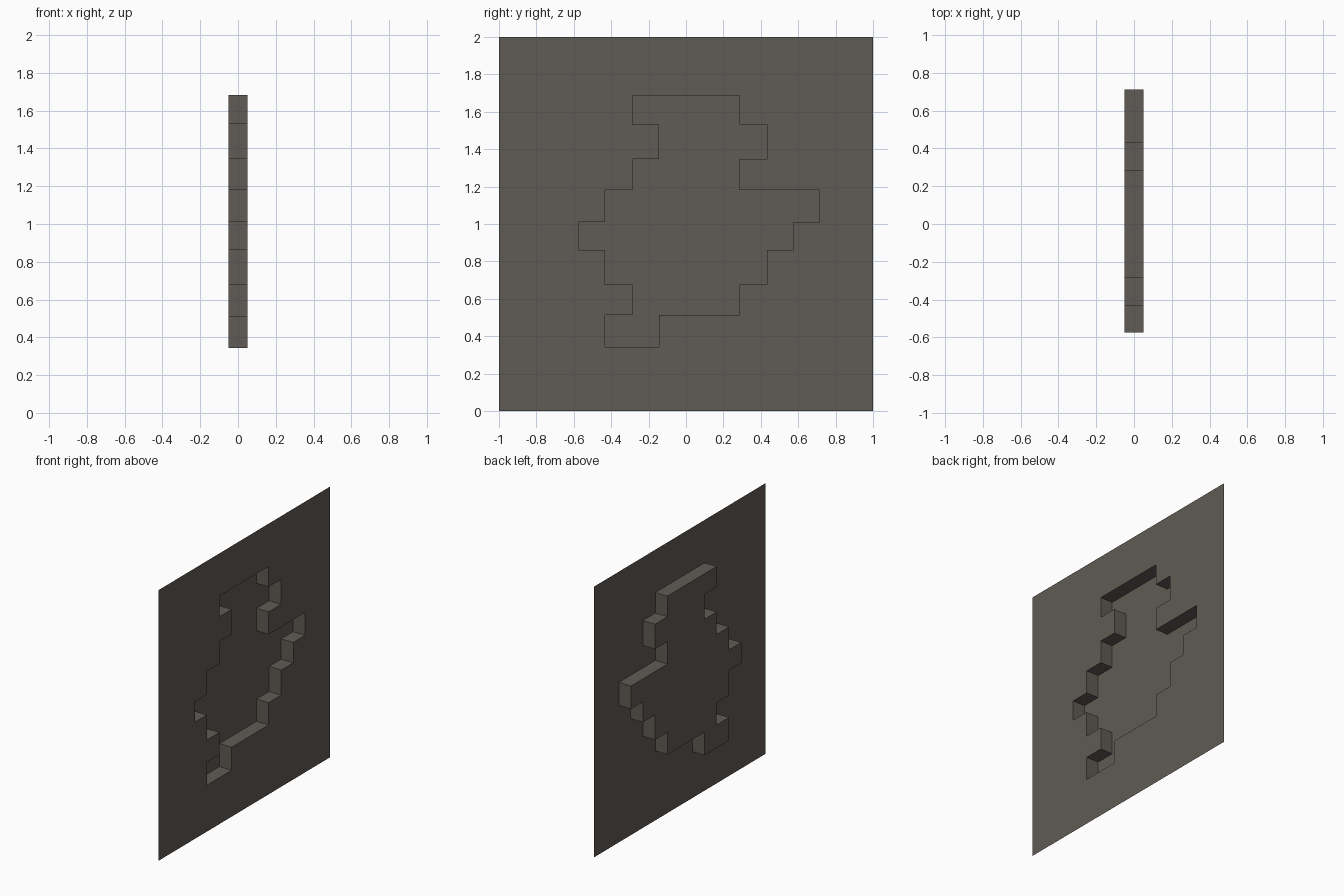
import bpy
import bmesh

cube = bpy.data.objects.get("Cube")
if cube:
    bpy.data.objects.remove(cube, do_unlink=True)

DEPTH = 0.1
SHEET_X = DEPTH / 2

# Stepped silhouette: level heights, and the y span between each pair of levels
levels = [0.343, 0.513, 0.677, 0.862, 1.012, 1.182, 1.348, 1.532, 1.684]
spans = [(-0.433, -0.145), (-0.287, 0.287), (-0.433, 0.433), (-0.575, 0.575),
         (-0.433, 0.713), (-0.287, 0.287), (-0.145, 0.433), (-0.287, 0.287)]

# Flat sheet cut along every step of the silhouette
ys = sorted({-1.0, 1.0} | {y for span in spans for y in span})
zs = [0.0] + levels + [2.0]
bm = bmesh.new()
grid = [[bm.verts.new((SHEET_X, y, z)) for y in ys] for z in zs]
recess = []
for r in range(len(zs) - 1):
    for c in range(len(ys) - 1):
        face = bm.faces.new((grid[r][c], grid[r][c + 1],
                             grid[r + 1][c + 1], grid[r + 1][c]))
        if 1 <= r <= len(spans):
            low, high = spans[r - 1]
            if low <= ys[c] and ys[c + 1] <= high:
                recess.append(face)

# Push the silhouette back, leaving an open recess in the sheet
result = bmesh.ops.extrude_face_region(bm, geom=recess)
pushed = [g for g in result["geom"] if isinstance(g, bmesh.types.BMVert)]
bmesh.ops.translate(bm, verts=pushed, vec=(-DEPTH, 0, 0))
leftover = [f for f in recess if f.is_valid]
if leftover:
    bmesh.ops.delete(bm, geom=leftover, context="FACES")
bmesh.ops.recalc_face_normals(bm, faces=bm.faces)

# Keep the sheet facing +x
bm.faces.ensure_lookup_table()
if bm.faces[0].normal.x < 0:
    bmesh.ops.reverse_faces(bm, faces=bm.faces)

mesh = bpy.data.meshes.new("embossed_panel")
bm.to_mesh(mesh)
bm.free()
panel = bpy.data.objects.new("embossed_panel", mesh)
bpy.context.collection.objects.link(panel)

# Warm grey material
grey = bpy.data.materials.new("warm_grey")
grey.use_nodes = True
colour = (0.117, 0.105, 0.09, 1.0)
grey.diffuse_color = colour
grey.node_tree.nodes["Principled BSDF"].inputs["Base Color"].default_value = colour
mesh.materials.append(grey)
